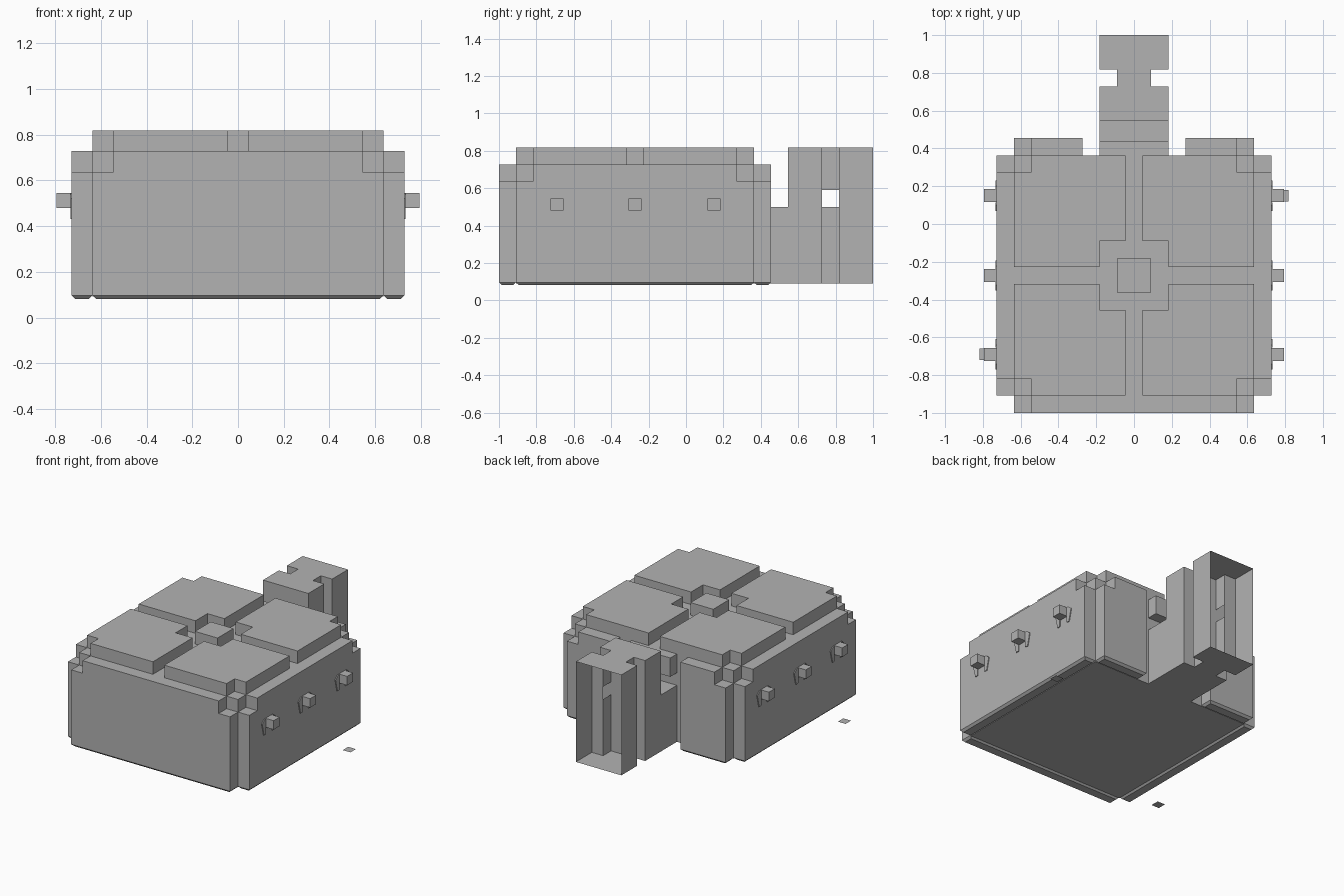
import bpy, bmesh
from mathutils import Vector

cube = bpy.data.objects.get("Cube")
if cube:
    bpy.data.objects.remove(cube)

grey = bpy.data.materials.new("plain grey")
grey.use_nodes = True
grey.diffuse_color = (0.448, 0.448, 0.448, 1)
grey.node_tree.nodes["Principled BSDF"].inputs["Base Color"].default_value = grey.diffuse_color

U = 1 / 11            # block unit
CY = -3 * U           # body centre along y
HALF = 7 * U          # half width of the core
OUT = 8 * U           # outer face of the panels


def finish(name, bm):
    bmesh.ops.recalc_face_normals(bm, faces=bm.faces)
    mesh = bpy.data.meshes.new(name)
    bm.to_mesh(mesh)
    bm.free()
    mesh.materials.append(grey)
    obj = bpy.data.objects.new(name, mesh)
    bpy.context.collection.objects.link(obj)
    return obj


def prism(name, outline, depth, place, chamfer=0):
    """Extrude a 2D outline between two depths; place maps (u, v, depth) to x, y, z."""
    bm = bmesh.new()
    face = bm.faces.new([bm.verts.new(place(u, v, depth[0])) for u, v in outline])
    shift = Vector(place(0, 0, depth[1])) - Vector(place(0, 0, depth[0]))
    new = bmesh.ops.extrude_face_region(bm, geom=[face], use_keep_orig=True)["geom"]
    bmesh.ops.translate(bm, vec=shift, verts=[g for g in new if isinstance(g, bmesh.types.BMVert)])
    if chamfer:
        bmesh.ops.recalc_face_normals(bm, faces=bm.faces)
        low = min(v.co.z for v in bm.verts) + 0.001
        edges = [e for e in bm.edges if all(v.co.z < low for v in e.verts)]
        bmesh.ops.bevel(bm, geom=edges, offset=chamfer, segments=1, affect='EDGES')
    return finish(name, bm)


def box(name, x, y, z):
    outline = [(x[0], y[0]), (x[1], y[0]), (x[1], y[1]), (x[0], y[1])]
    return prism(name, outline, z, lambda u, v, d: (u, v, d))


def sheet(name, quads):
    bm = bmesh.new()
    for quad in quads:
        bm.faces.new([bm.verts.new(p) for p in quad])
    bmesh.ops.remove_doubles(bm, verts=bm.verts, dist=0.0001)
    return finish(name, bm)


# Core of the body
box("body_core", (-HALF, HALF), (CY - HALF, CY + HALF), (U, 8 * U))

# Outer panels with stepped upper corners
LOW = 0.082
full = [(-HALF, LOW), (HALF, LOW), (HALF, 7 * U), (6 * U, 7 * U),
        (6 * U, 8 * U), (-6 * U, 8 * U), (-6 * U, 7 * U), (-HALF, 7 * U)]
half = [(3 * U, LOW), (HALF, LOW), (HALF, 7 * U), (6 * U, 7 * U), (6 * U, 8 * U), (3 * U, 8 * U)]
prism("front_panel", full, (-OUT, -HALF), lambda u, v, d: (u, CY + d, v), 0.015)
for side, s in (("left", 1), ("right", -1)):
    prism(side + "_panel", full, (HALF, OUT), lambda u, v, d: (s * d, CY + u, v), 0.015)
    prism(side + "_back_panel", half, (HALF, OUT), lambda u, v, d: (s * u, CY + d, v), 0.015)

# Four raised pads and the central stud
g = U / 2
pad = [(2 * U, g), (6 * U, g), (HALF, g), (HALF, 6 * U), (6 * U, 6 * U), (6 * U, HALF),
       (g, HALF), (g, 2 * U), (2 * U, 2 * U)]
for side, s in (("left", 1), ("right", -1)):
    for end, t in (("back", 1), ("front", -1)):
        prism(end + "_" + side + "_pad", pad, (8 * U, 9 * U),
              lambda u, v, d: (s * u, CY + t * v, d))
box("centre_stud", (-U, U), (CY - U, CY + U), (8 * U, 9 * U))

# Side hooks: a cube with two splayed flat legs
leg = [(0.035, 0.545), (0.05, 0.545), (0.08, 0.52), (0.058, 0.43), (0.035, 0.433)]
for side, s in (("left", 1), ("right", -1)):
    for i, y in enumerate((-0.69, CY, 0.15)):
        name = f"{side}_hook_{i + 1}"
        box(name, sorted((s * OUT, s * 0.793)), (y - 0.034, y + 0.034), (0.48, 0.545))
        for t in (1, -1):
            prism(name + "_leg", leg, (OUT, OUT + 0.006),
                  lambda u, v, d: (s * d, y + t * u, v))

# Two small ground plates
for name, x, y in (("left_ground_plate", 0.787, 0.15), ("right_ground_plate", -0.787, -0.69)):
    r = 0.031
    sheet(name, [[(x - r, y - r, 0), (x + r, y - r, 0), (x + r, y + r, 0), (x - r, y + r, 0)]])

# Rear tower: low bridge, overhanging block and solid column
W = 2 * U
TOP = 9 * U
box("tower_bridge", (-W, W), (4 * U, 6 * U), (U, 5.5 * U))
box("tower_overhang", (-W, W), (4 * U, 0.44), (6.5 * U, 8 * U))
box("tower_column", (-W, W), (6 * U, 8 * U), (U, TOP))

# Hollow neck with a window on each side
Y0, Y1 = 8 * U, 9 * U
neck = [[(-U, Y0, z), (U, Y0, z), (U, Y1, z), (-U, Y1, z)] for z in (U, TOP)]
for x in (-U, U):
    for a, b in ((U, 5.5 * U), (6.5 * U, TOP)):
        neck.append([(x, Y0, a), (x, Y1, a), (x, Y1, b), (x, Y0, b)])
sheet("tower_neck", neck)

# Rear case, open at the back
shell = [[(-W, Y1, z), (W, Y1, z), (W, 1, z), (-W, 1, z)] for z in (U, TOP)]
for s in (-1, 1):
    shell.append([(s * W, Y1, U), (s * W, 1, U), (s * W, 1, TOP), (s * W, Y1, TOP)])
    shell.append([(s * U, Y1, U), (s * W, Y1, U), (s * W, Y1, TOP), (s * U, Y1, TOP)])
sheet("tower_open_case", shell)
